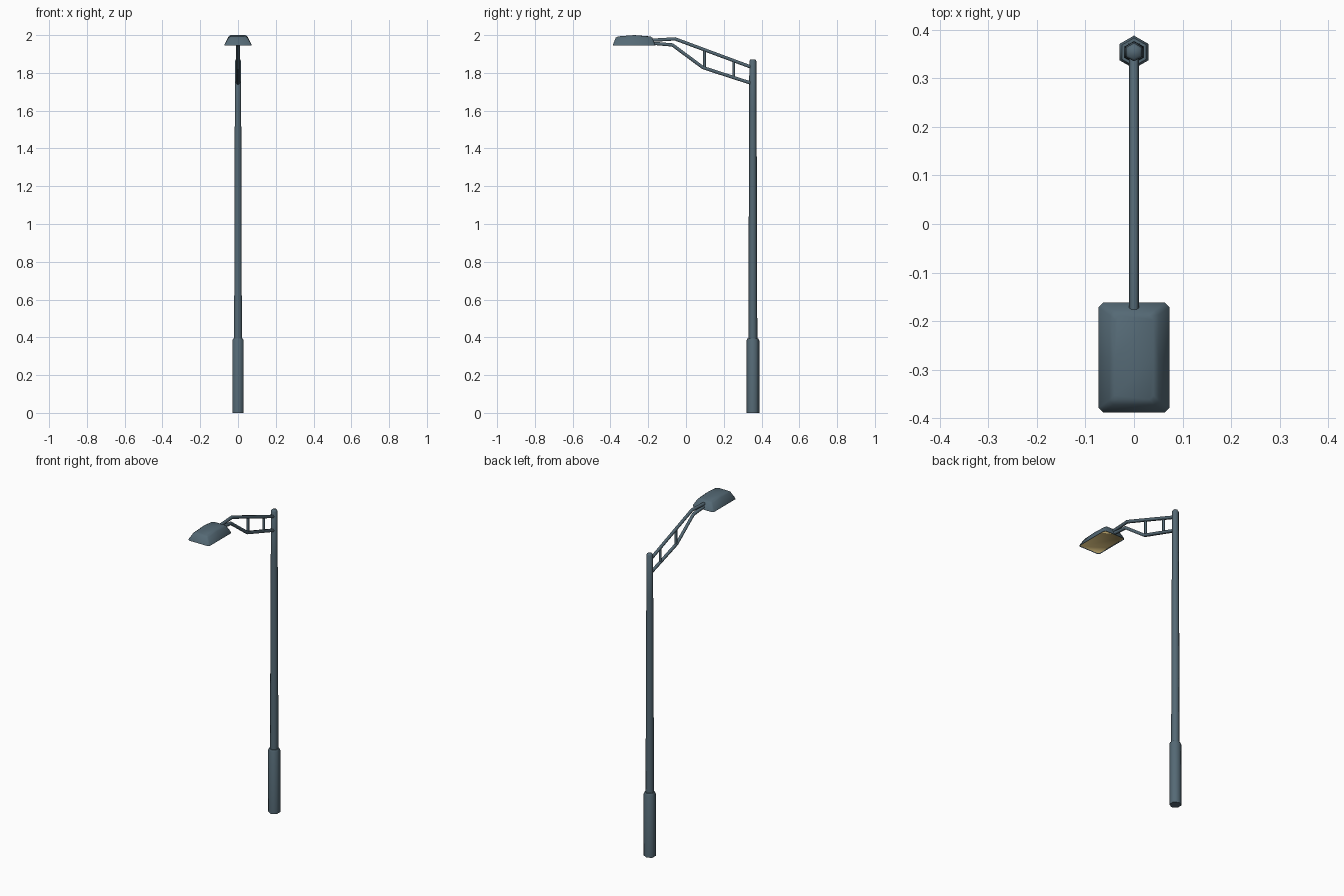
import bpy, bmesh, math
from mathutils import Vector

if "Cube" in bpy.data.objects:
    bpy.data.objects.remove(bpy.data.objects["Cube"])


def material(name, rgb):
    m = bpy.data.materials.new(name)
    m.diffuse_color = (*rgb, 1)
    m.use_nodes = True
    m.node_tree.nodes["Principled BSDF"].inputs["Base Color"].default_value = m.diffuse_color
    return m


METAL = material("blue_grey_metal", (0.090, 0.142, 0.178))
LENS = material("amber_lens", (0.77, 0.58, 0.23))
POLE_Y = 0.354


def finish(name, bm, mats):
    bmesh.ops.recalc_face_normals(bm, faces=bm.faces)
    me = bpy.data.meshes.new(name)
    bm.to_mesh(me)
    bm.free()
    ob = bpy.data.objects.new(name, me)
    bpy.context.collection.objects.link(ob)
    for m in mats:
        me.materials.append(m)
    bpy.ops.object.select_all(action='DESELECT')
    ob.select_set(True)
    bpy.context.view_layer.objects.active = ob
    bpy.ops.object.shade_smooth_by_angle(angle=math.radians(65))
    return ob


def loft(bm, rings, cap_start=True, cap_end=True):
    vs = [[bm.verts.new(p) for p in r] for r in rings]
    n = len(vs[0])
    for a, b in zip(vs, vs[1:]):
        for i in range(n):
            j = (i + 1) % n
            bm.faces.new((a[i], a[j], b[j], b[i]))
    if cap_start:
        bm.faces.new(vs[0])
    if cap_end:
        bm.faces.new(vs[-1])
    return vs


def hex_column(name, profile):
    """Upright hexagonal column from (radius, z) pairs."""
    bm = bmesh.new()
    loft(bm, [[(r * math.cos(a), POLE_Y + r * math.sin(a), z)
               for a in (math.pi / 2 + i * math.pi / 3 for i in range(6))]
              for r, z in profile])
    return finish(name, bm, [METAL])


def tube(name, path, r):
    """Hexagonal tube along a (y, z) path, mitred at the bends."""
    pts = [Vector((0, y, z)) for y, z in path]
    x = Vector((1, 0, 0))
    rings = []
    for i, p in enumerate(pts):
        d0 = (p - pts[i - 1]).normalized() if i else None
        d1 = (pts[i + 1] - p).normalized() if i < len(pts) - 1 else None
        t = ((d0 or d1) + (d1 or d0)).normalized()
        n = x.cross(t) / t.dot(d0 or d1)
        rings.append([p + x * r * math.cos(k * math.pi / 3) + n * r * math.sin(k * math.pi / 3)
                      for k in range(6)])
    bm = bmesh.new()
    loft(bm, rings)
    return finish(name, bm, [METAL])


# Pole: thick base sleeve and tapering shaft
hex_column("pole_base", [(0.034, 0), (0.034, 0.383), (0.029, 0.395)])
hex_column("pole_shaft", [(0.0235, 0.38), (0.0225, 0.80), (0.0215, 1.14),
                          (0.0195, 1.60), (0.0190, 1.862), (0.014, 1.87)])

# Bracket arm: two chords and two struts
tube("upper_arm", [(0.352, 1.828), (-0.058, 1.980), (-0.178, 1.973)], 0.010)
tube("lower_arm", [(0.352, 1.743), (0.09, 1.828), (-0.072, 1.948), (-0.178, 1.957)], 0.010)
tube("outer_strut", [(0.098, 1.826), (0.098, 1.922)], 0.008)
tube("inner_strut", [(0.252, 1.777), (0.252, 1.866)], 0.008)


# Lamp head: chamfered shell with crowned top and shallow recessed lens
def head_ring(hx, hy, z, c, crown=0.0):
    quarter = [(hx, -hy + c), (hx, 0), (hx, hy - c), (hx - c, hy)]
    pts = quarter + [(-px, py) for px, py in reversed(quarter)] + [(-hx + c, -hy), (hx - c, -hy)]
    return [(px, -0.275 + py, z + (crown if py == 0 else 0)) for px, py in pts]


bm = bmesh.new()
vs = loft(bm, [head_ring(0.069, 0.109, 1.947, 0.008),
               head_ring(0.070, 0.110, 1.944, 0.008),
               head_ring(0.073, 0.113, 1.944, 0.009),
               head_ring(0.071, 0.111, 1.951, 0.009),
               head_ring(0.051, 0.097, 1.986, 0.009, 0.005),
               head_ring(0.040, 0.086, 1.993, 0.008, 0.007)], cap_end=False)
top = vs[-1]
bm.faces.new(top[1:7])                         # rear half of the roof
bm.faces.new(top[6:] + top[:2])                # front half of the roof
head = finish("lamp_head", bm, [METAL, LENS])

# The recessed flat underside is the lens
for f in head.data.polygons:
    if f.normal.z < -0.9 and f.center.z > 1.946:
        f.material_index = 1
